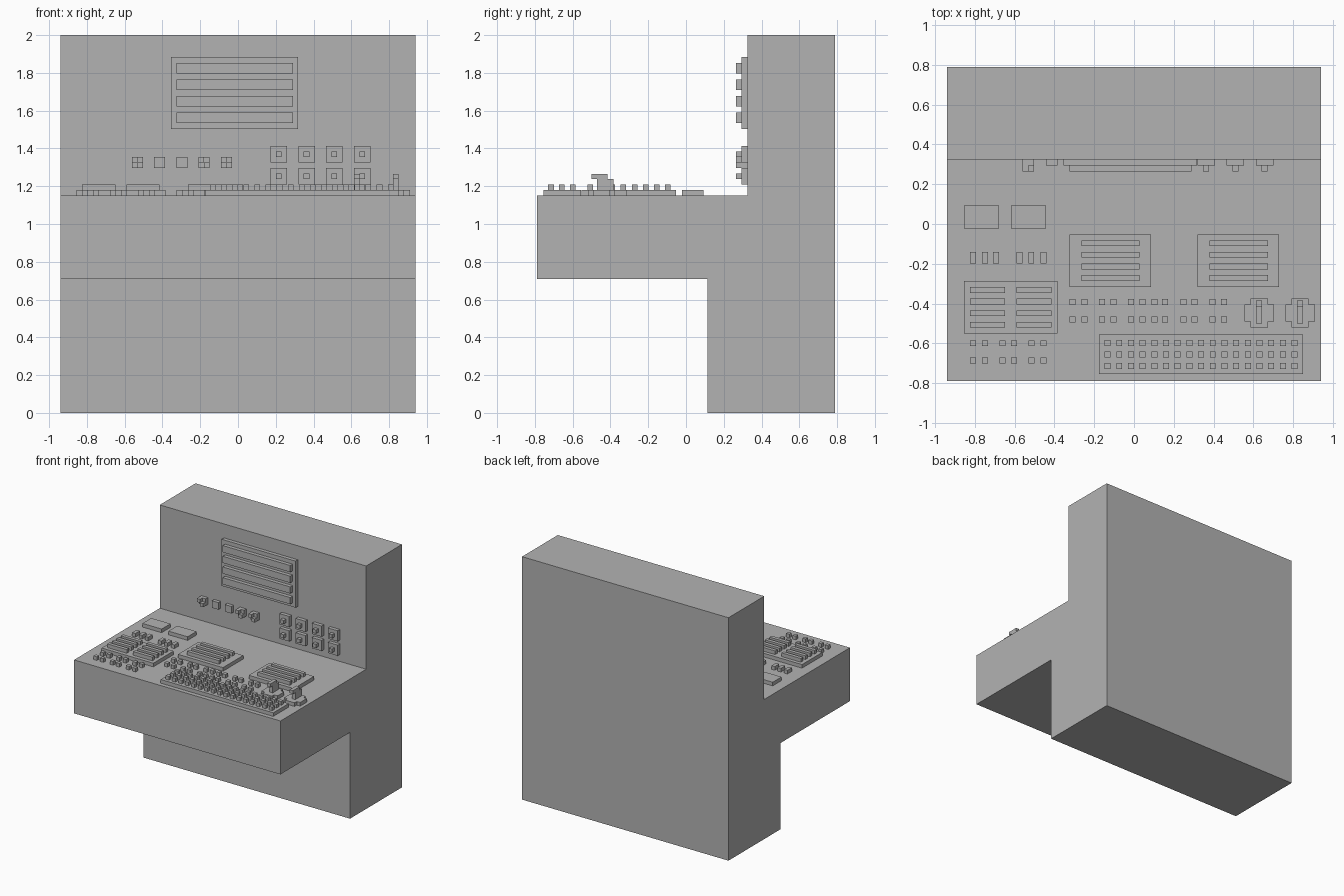
import bpy, bmesh

if "Cube" in bpy.data.objects:
    bpy.data.objects.remove(bpy.data.objects["Cube"], do_unlink=True)

grey = bpy.data.materials.new("console grey")
grey.use_nodes = True
grey.diffuse_color = (0.45, 0.45, 0.45, 1)
grey.node_tree.nodes["Principled BSDF"].inputs["Base Color"].default_value = (0.45, 0.45, 0.45, 1)

DESK, WALL, STEP = 1.15, 0.325, 0.03   # desk height, wall plane, relief thickness


def finish(name, bm):
    bmesh.ops.recalc_face_normals(bm, faces=bm.faces)
    mesh = bpy.data.meshes.new(name)
    bm.to_mesh(mesh)
    bm.free()
    mesh.materials.append(grey)
    obj = bpy.data.objects.new(name, mesh)
    bpy.context.collection.objects.link(obj)


def boxes(name, items):
    """One object made of boxes given as (x0, x1, y0, y1, z0, z1)."""
    bm = bmesh.new()
    for x0, x1, y0, y1, z0, z1 in items:
        for v in bmesh.ops.create_cube(bm, size=1)["verts"]:
            v.co = (x1 if v.co.x > 0 else x0, y1 if v.co.y > 0 else y0, z1 if v.co.z > 0 else z0)
    finish(name, bm)


def prism(name, points, place, offset):
    """Extrude a closed outline."""
    bm = bmesh.new()
    face = bm.faces.new([bm.verts.new(place(a, b)) for a, b in points])
    new = bmesh.ops.extrude_face_region(bm, geom=[face])["geom"]
    bmesh.ops.translate(bm, vec=offset, verts=[v for v in new if isinstance(v, bmesh.types.BMVert)])
    finish(name, bm)


def on_desk(x0, x1, y0, y1, level=0):
    z = DESK + level * STEP
    return (x0, x1, y0, y1, z, z + STEP)


def on_wall(x0, x1, z0, z1, level=0):
    y = WALL - level * STEP
    return (x0, x1, y - STEP, y, z0, z1)


def buttons(name, xs, ys, level=0, hx=0.015, hy=0.015):
    boxes(name, [on_desk(x - hx, x + hx, y - hy, y + hy, level) for x in xs for y in ys])


# Cabinet body with overhanging desk
outline = [(0.79, 0), (0.79, 2), (WALL, 2), (WALL, DESK), (-0.79, DESK),
           (-0.79, 0.71), (0.115, 0.71), (0.115, 0)]
prism("console_body", outline, lambda y, z: (-0.94, y, z), (1.88, 0, 0))

# Desk display panels with raised bars
for name, x0, x1, y1, spans in [
        ("centre_panel", -0.325, 0.085, -0.053, [(-0.265, 0.027)]),
        ("left_panel", 0.32, 0.73, -0.053, [(0.38, 0.673)]),
        ("right_panel", -0.855, -0.385, -0.288, [(-0.825, -0.648), (-0.59, -0.415)])]:
    boxes(name, [on_desk(x0, x1, y1 - 0.264, y1)])
    boxes(name + "_bars", [on_desk(a, b, y1 - 0.058 - 0.0585 * i, y1 - 0.029 - 0.0585 * i, 1)
                           for a, b in spans for i in range(4)])

# Flat pads and small switches
boxes("desk_pads", [on_desk(x, x + 0.175, -0.022, 0.093) for x in (-0.855, -0.618)])
buttons("desk_switches", [-0.81, -0.75, -0.694, -0.575, -0.517, -0.456], [-0.17], hy=0.028)

# Button rows
buttons("middle_buttons", [-0.31, -0.25, -0.162, -0.104, -0.014, 0.043, 0.102, 0.156,
                           0.248, 0.305, 0.394, 0.453], [-0.392, -0.48])
buttons("corner_buttons", [-0.81, -0.75, -0.662, -0.604, -0.515, -0.456], [-0.6, -0.686])

# Keyboard
boxes("keyboard_base", [on_desk(-0.175, 0.85, -0.755, -0.555)])
buttons("keyboard_keys", [-0.133 + 0.0588 * i for i in range(17)], [-0.599, -0.657, -0.715], level=1)

# Two joysticks on cross-shaped bases
quarter = [(0.074, 0.043), (0.043, 0.043), (0.043, 0.072)]
cross = (quarter + [(-x, y) for x, y in reversed(quarter)]
         + [(-x, -y) for x, y in quarter] + [(x, -y) for x, y in reversed(quarter)])
for side, cx in (("right", 0.63), ("left", 0.836)):
    prism(side + "_joystick_base", cross,
          lambda x, y: (cx + x, y - 0.448, DESK), (0, 0, STEP))
    boxes(side + "_joystick_stick", [
        (cx - 0.015, cx + 0.015, -0.47, -0.385, DESK + STEP, 1.237),
        (cx - 0.015, cx + 0.015, -0.5, -0.415, 1.237, 1.265)])

# Wall screen with four bars
boxes("wall_screen", [on_wall(-0.355, 0.318, 1.502, 1.885)])
boxes("wall_screen_bars", [on_wall(-0.325, 0.29, 1.798 - 0.088 * i, 1.853 - 0.088 * i, 1)
                           for i in range(4)])

# Wall knobs, three of them with raised checker quarters
H, Z = 0.029, 1.326
knobs, grips = [], []
for i, toggled in enumerate([True, False, False, True, True]):
    x = -0.532 + 0.1175 * i
    knobs.append(on_wall(x - H, x + H, Z - H, Z + H))
    if toggled:
        grips += [on_wall(x, x + H, Z - H, Z, 1), on_wall(x - H, x, Z, Z + H, 1)]
boxes("wall_knobs", knobs)
boxes("wall_knob_grips", grips)

# Grid of wall push buttons
centres = [(0.216 + 0.147 * i, z) for i in range(4) for z in (1.37, 1.252)]
for name, half, level in (("wall_button_plates", 0.044, 0), ("wall_button_caps", 0.015, 1)):
    boxes(name, [on_wall(x - half, x + half, z - half, z + half, level) for x, z in centres])
